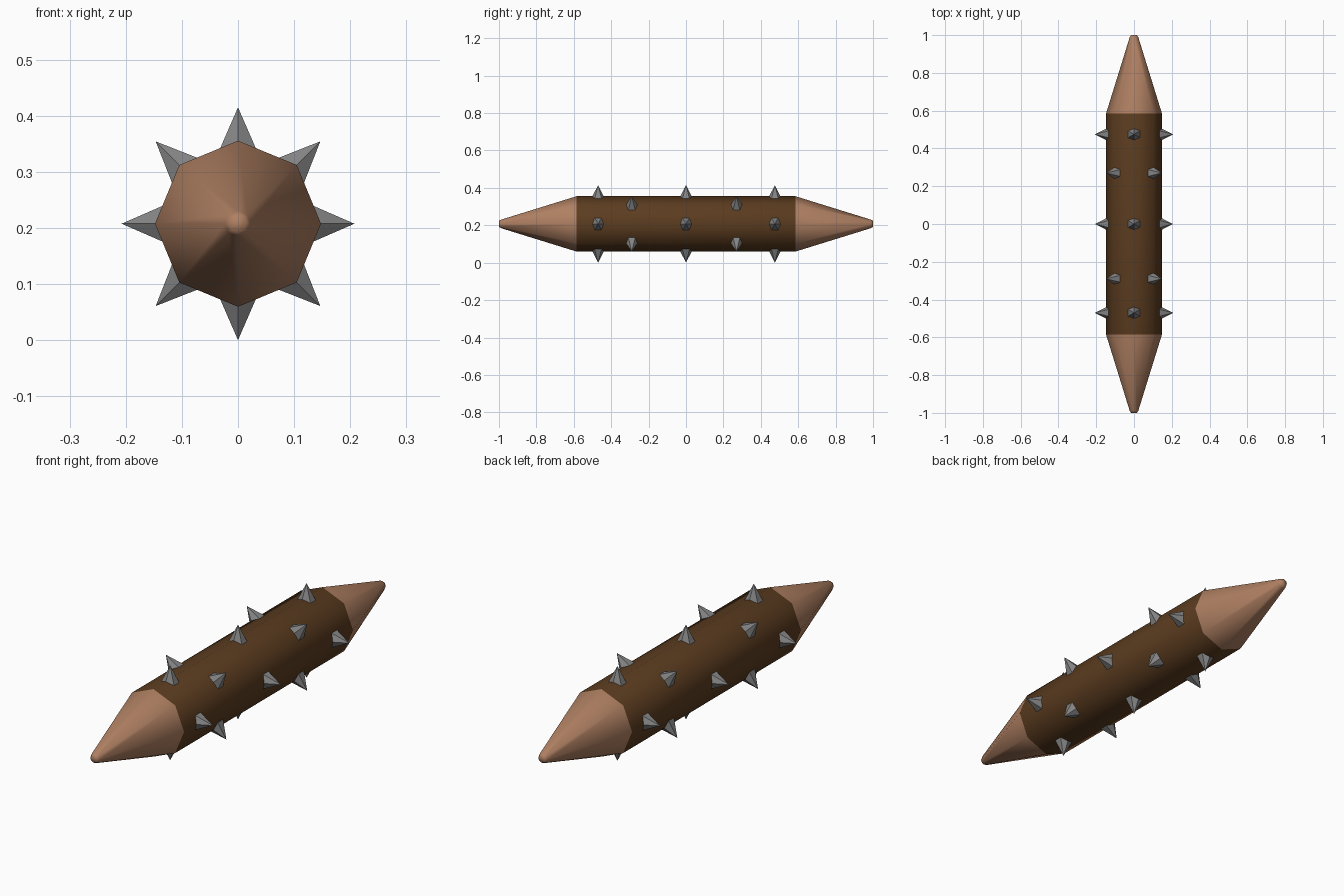
import bpy, bmesh, math
from mathutils import Vector, Matrix

if "Cube" in bpy.data.objects:
    bpy.data.objects.remove(bpy.data.objects["Cube"])

CZ = 0.2075  # height of the log axis


def material(name, rgb):
    m = bpy.data.materials.new(name)
    m.diffuse_color = (*rgb, 1)
    m.use_nodes = True
    m.node_tree.nodes["Principled BSDF"].inputs["Base Color"].default_value = m.diffuse_color
    return m


bark = material("dark bark", (0.105, 0.045, 0.014))
wood = material("cut wood", (0.43, 0.215, 0.122))
metal = material("grey metal", (0.23, 0.23, 0.235))


def finish(bm, name, mats):
    bmesh.ops.recalc_face_normals(bm, faces=bm.faces)
    me = bpy.data.meshes.new(name)
    bm.to_mesh(me)
    bm.free()
    for m in mats:
        me.materials.append(m)
    ob = bpy.data.objects.new(name, me)
    ob.location.z = CZ
    bpy.context.collection.objects.link(ob)
    return ob


# Log: eight-sided shaft with a sharpened, blunt-tipped point at each end
half = [(0.585, 0.148), (0.988, 0.023), (1.0, 0.016)]
profile = [(-y, r) for y, r in reversed(half)] + half
bm = bmesh.new()
rings = []
for y, r in profile:
    rings.append([bm.verts.new((r * math.cos(i * math.pi / 4), y, r * math.sin(i * math.pi / 4)))
                  for i in range(8)])
for a, b in zip(rings, rings[1:]):
    for i in range(8):
        j = (i + 1) % 8
        bm.faces.new((a[i], a[j], b[j], b[i]))
bm.faces.new(rings[0])
bm.faces.new(rings[-1])
for f in bm.faces:
    f.smooth = True
    f.material_index = 1 if abs(f.calc_center_median().y) > 0.3 else 0
finish(bm, "sharpened_log", [bark, wood])

# Spikes: six-sided cones, alternating straight and diagonal rows along the log
R0, R1, BASE = 0.12, 0.2075, 0.044
bm = bmesh.new()
for y, offset in [(-0.47, 0), (-0.29, 45), (0, 0), (0.27, 45), (0.475, 0)]:
    for k in range(4):
        turn = Matrix.Rotation(math.radians(offset + 90 * k), 4, 'Y')
        place = (Matrix.Translation((0, y, 0)) @ turn
                 @ Matrix.Translation((0, 0, (R0 + R1) / 2))
                 @ Matrix.Rotation(math.pi / 2, 4, 'Z'))
        # vertex facing along the log
        cone = [bm.verts.new(place @ Vector((BASE * math.cos(i * math.pi / 3),
                                             BASE * math.sin(i * math.pi / 3),
                                             (R0 - R1) / 2))) for i in range(6)]
        tip = bm.verts.new(place @ Vector((0, 0, (R1 - R0) / 2)))
        for i in range(6):
            bm.faces.new((cone[i], cone[(i + 1) % 6], tip))
        bm.faces.new(cone[::-1])
finish(bm, "spikes", [metal])
